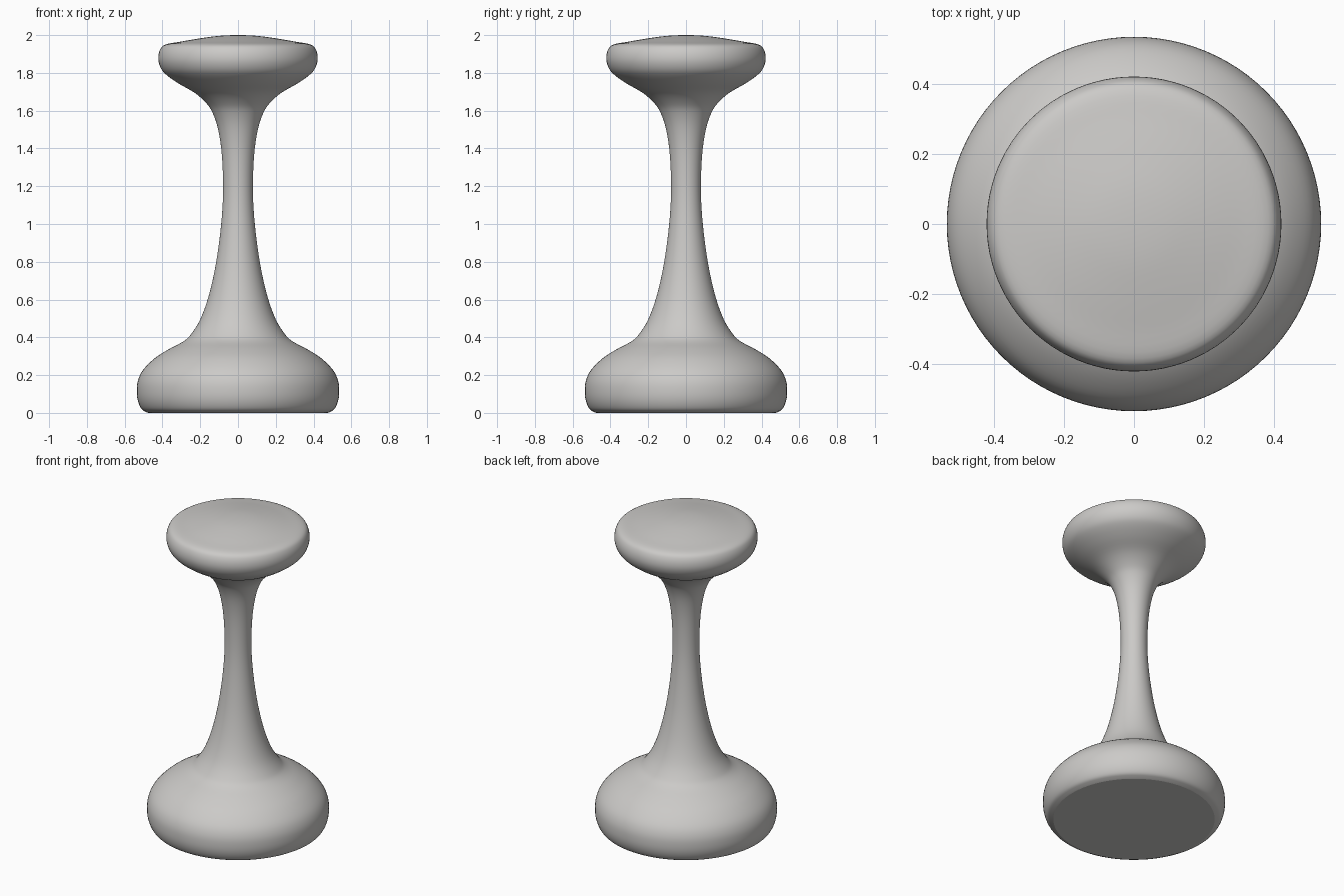
import bpy, bmesh, math
from mathutils import Vector

if "Cube" in bpy.data.objects:
    bpy.data.objects.remove(bpy.data.objects["Cube"])

# Half silhouette (radius, height) from the base edge to the crown
PROFILE = [(0.483, 0.003), (0.51, 0.02), (0.529, 0.06), (0.536, 0.11), (0.53, 0.17),
           (0.502, 0.228), (0.44, 0.29), (0.365, 0.338), (0.29, 0.378), (0.25, 0.415),
           (0.20, 0.495), (0.155, 0.62), (0.117, 0.79), (0.09, 0.99), (0.079, 1.17),
           (0.085, 1.36), (0.105, 1.50), (0.135, 1.59), (0.17, 1.642), (0.23, 1.695),
           (0.315, 1.744), (0.375, 1.786), (0.407, 1.822), (0.422, 1.87), (0.414, 1.92),
           (0.385, 1.95), (0.30, 1.966), (0.20, 1.983), (0.10, 1.996), (0.0, 2.0)]
SIDES, STEPS = 96, 4


def smooth_curve(pts):
    """Catmull-Rom curve through the profile points."""
    p = [Vector(q) for q in pts]
    p = [2 * p[0] - p[1]] + p + [Vector((-pts[-2][0], pts[-2][1]))]
    out = []
    for i in range(1, len(p) - 2):
        a, b, c, d = p[i - 1:i + 3]
        for k in range(STEPS):
            t = k / STEPS
            out.append(0.5 * (2 * b + (c - a) * t + (2 * a - 5 * b + 4 * c - d) * t * t
                              + (3 * b - a - 3 * c + d) * t ** 3))
    return out


# Turned pedestal: stacked rings joined by quads
bm = bmesh.new()
rings = []
for r, z in [(0.475, 0.0)] + smooth_curve(PROFILE):
    rings.append([bm.verts.new((r * math.cos(2 * math.pi * s / SIDES),
                                r * math.sin(2 * math.pi * s / SIDES), max(z, 0)))
                  for s in range(SIDES)])
for lo, hi in zip(rings, rings[1:]):
    for s in range(SIDES):
        n = (s + 1) % SIDES
        bm.faces.new((lo[s], lo[n], hi[n], hi[s]))

# Flat underside and crown tip
bottom = bm.faces.new(rings[0][::-1])
tip = bm.verts.new((0, 0, 2))
for s in range(SIDES):
    bm.faces.new((rings[-1][s], rings[-1][(s + 1) % SIDES], tip))

mesh = bpy.data.meshes.new("turned_pedestal")
bm.to_mesh(mesh)
bm.free()
obj = bpy.data.objects.new("turned_pedestal", mesh)
bpy.context.collection.objects.link(obj)

grey = bpy.data.materials.new("light_grey")
grey.diffuse_color = (0.6, 0.59, 0.575, 1)
grey.use_nodes = True
grey.node_tree.nodes["Principled BSDF"].inputs["Base Color"].default_value = grey.diffuse_color
mesh.materials.append(grey)

bpy.context.view_layer.objects.active = obj
obj.select_set(True)
bpy.ops.object.shade_smooth_by_angle(angle=math.radians(18))
